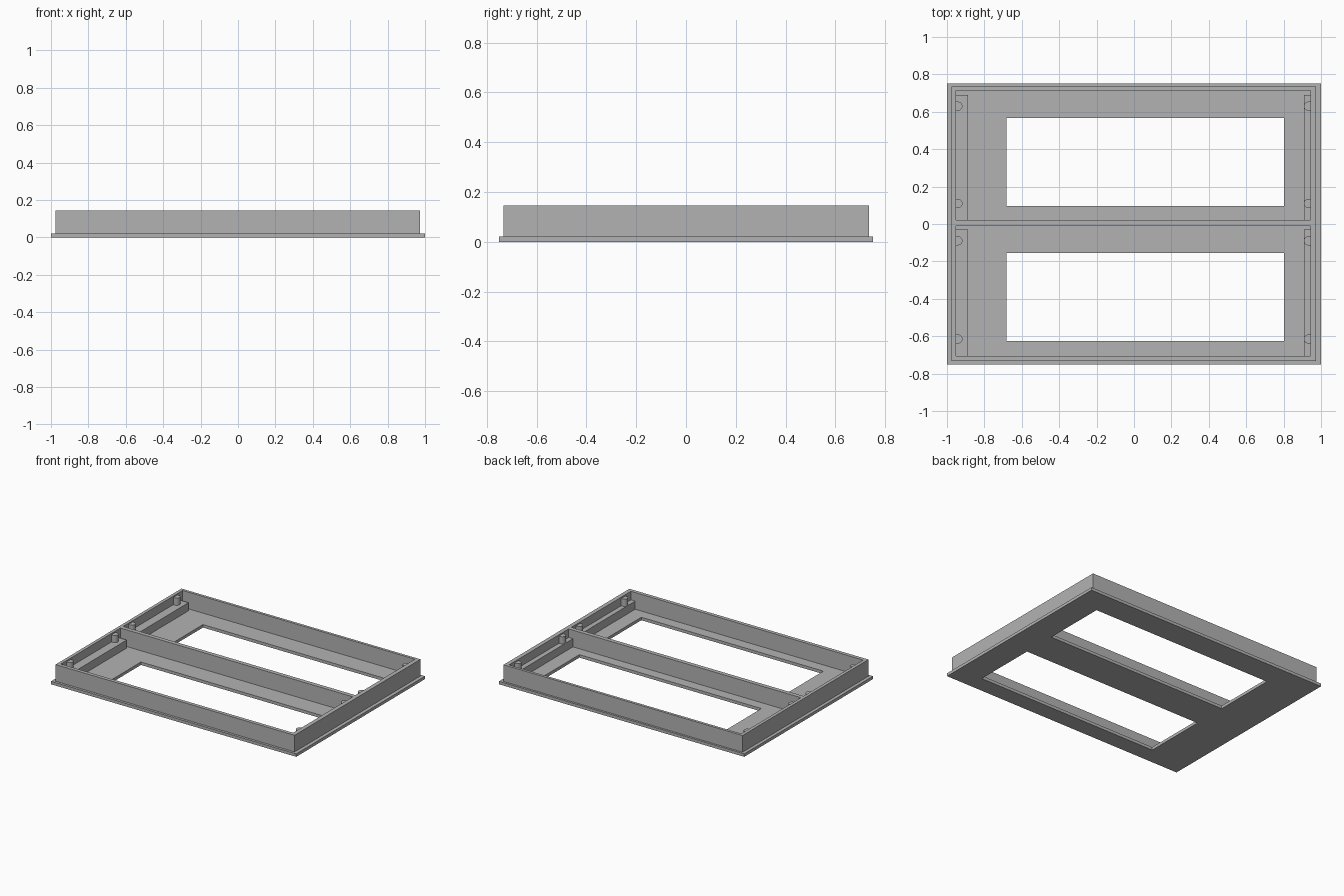
import bpy, bmesh, math

if "Cube" in bpy.data.objects:
    bpy.data.objects.remove(bpy.data.objects["Cube"], do_unlink=True)

grey = bpy.data.materials.new("plain grey")
grey.use_nodes = True
grey.diffuse_color = (0.45, 0.45, 0.45, 1)
grey.node_tree.nodes["Principled BSDF"].inputs["Base Color"].default_value = grey.diffuse_color


def rect(x0, x1, y0, y1):
    return [(x0, y0), (x1, y0), (x1, y1), (x0, y1)]


def slab(name, outlines, z0, z1):
    """Extrude a flat outline, with any further outlines as holes, from z0 to z1."""
    curve = bpy.data.curves.new(name, 'CURVE')
    curve.dimensions = '2D'
    curve.fill_mode = 'BOTH'
    curve.extrude = (z1 - z0) / 2
    for outline in outlines:
        spline = curve.splines.new('POLY')
        spline.points.add(len(outline) - 1)
        for point, (x, y) in zip(spline.points, outline):
            point.co = (x, y, 0, 1)
        spline.use_cyclic_u = True
    helper = bpy.data.objects.new(name + "_outline", curve)
    bpy.context.collection.objects.link(helper)
    bpy.context.view_layer.update()
    graph = bpy.context.evaluated_depsgraph_get()
    mesh = bpy.data.meshes.new_from_object(helper.evaluated_get(graph))
    bpy.data.objects.remove(helper, do_unlink=True)
    bpy.data.curves.remove(curve)

    bm = bmesh.new()
    bm.from_mesh(mesh)
    bmesh.ops.remove_doubles(bm, verts=bm.verts, dist=0.0001)
    bmesh.ops.translate(bm, verts=bm.verts, vec=(0, 0, (z0 + z1) / 2))
    bmesh.ops.recalc_face_normals(bm, faces=bm.faces)
    for face in bm.faces:
        face.smooth = False
        face.material_index = 0
    bm.to_mesh(mesh)
    bm.free()
    mesh.materials.clear()
    mesh.materials.append(grey)
    obj = bpy.data.objects.new(name, mesh)
    bpy.context.collection.objects.link(obj)
    return obj


FLOOR, LEDGE, POST, TOP = 0.022, 0.082, 0.135, 0.145
LEFT, RIGHT = 0.943, -0.952   # inner faces of the end walls

# Base plate with two window openings
slab("base_plate", [rect(-1, 1, -0.75, 0.75),
                    rect(-0.683, 0.802, 0.097, 0.567),
                    rect(-0.683, 0.802, -0.625, -0.155)], 0, FLOOR)

# Upright walls around two bays, with the divider between them
slab("wall_frame", [rect(-0.976, 0.974, -0.732, 0.735),
                    rect(RIGHT, LEFT, 0.021, 0.715),
                    rect(RIGHT, LEFT, -0.705, -0.01)], FLOOR, TOP)

# Ledges and rounded posts at both ends of each bay
bays = {"back": (0.021, 0.69, (0.11, 0.63)),
        "front": (-0.705, -0.03, (-0.615, -0.09))}
ends = {"left": (LEFT, 0.908, -1), "right": (RIGHT, -0.887, 1)}
RADIUS = 0.024
for bay, (y0, y1, posts) in bays.items():
    for end, (wall, edge, inward) in ends.items():
        slab(f"{bay}_{end}_ledge", [rect(min(wall, edge), max(wall, edge), y0, y1)],
             FLOOR, LEDGE)
        for n, y in enumerate(posts, 1):
            centre = wall + inward * 0.011
            outline = [(wall, y - RADIUS)]
            for i in range(17):
                a = math.pi * (i / 16 - 0.5)
                outline.append((centre + inward * RADIUS * math.cos(a),
                                y + RADIUS * math.sin(a)))
            outline.append((wall, y + RADIUS))
            post = slab(f"{bay}_{end}_post_{n}", [outline], LEDGE, POST)
            bpy.context.view_layer.objects.active = post
            bpy.ops.object.select_all(action='DESELECT')
            post.select_set(True)
            bpy.ops.object.shade_smooth_by_angle(angle=math.radians(30))
